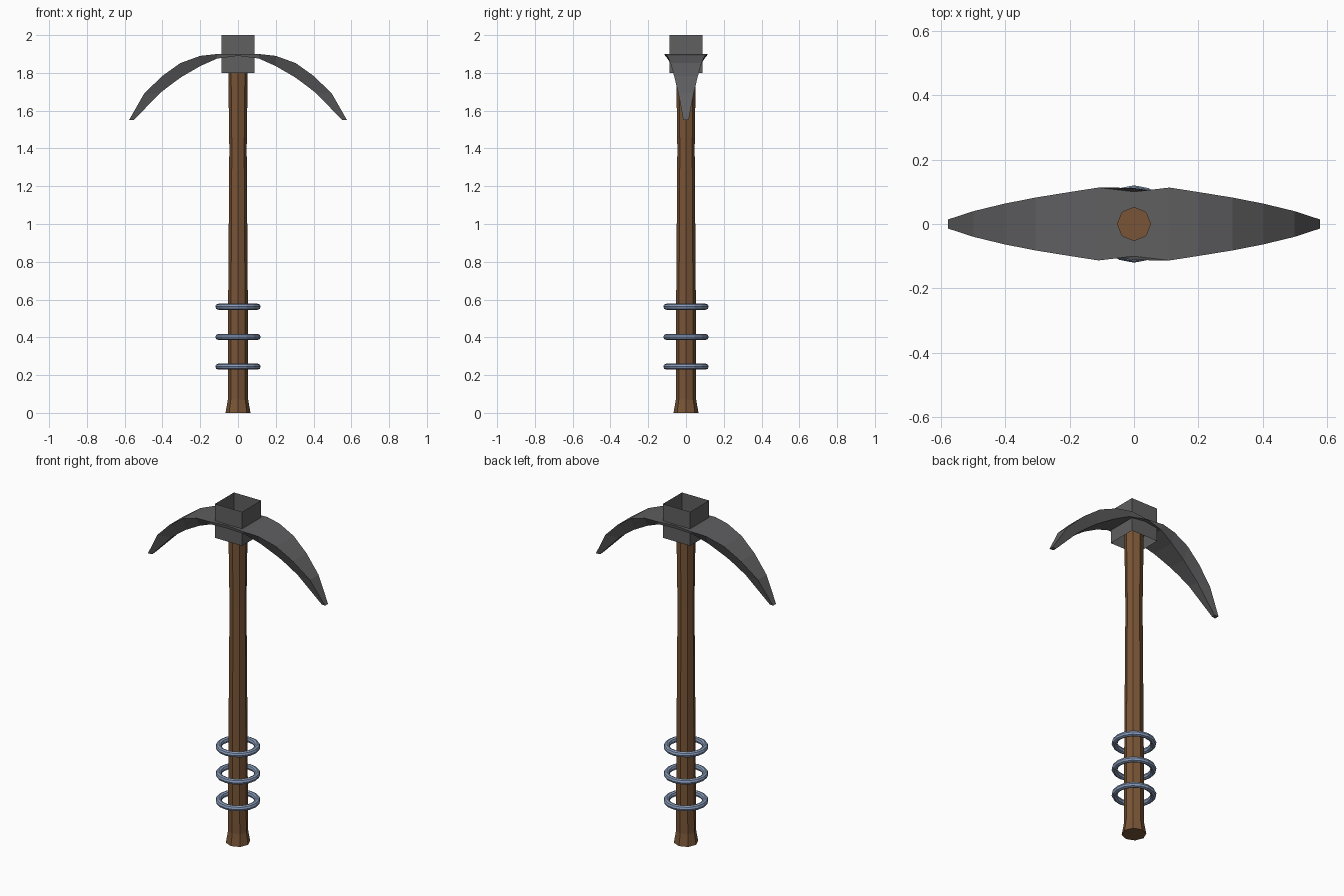
import bpy, bmesh, math

if "Cube" in bpy.data.objects:
    bpy.data.objects.remove(bpy.data.objects["Cube"])


def material(name, rgb):
    m = bpy.data.materials.new(name)
    m.diffuse_color = (*rgb, 1)
    m.use_nodes = True
    m.node_tree.nodes["Principled BSDF"].inputs["Base Color"].default_value = m.diffuse_color
    return m


IRON = material("dark iron", (0.115, 0.115, 0.12))
WOOD = material("brown wood", (0.19, 0.09, 0.037))
STEEL = material("blue steel", (0.24, 0.32, 0.48))


def loft(name, rings, mat, capped=True, recalc=True):
    """Skin a list of equal-length closed sections."""
    bm = bmesh.new()
    rows = [[bm.verts.new(p) for p in ring] for ring in rings]
    n = len(rows[0])
    for a, b in zip(rows, rows[1:]):
        for i in range(n):
            j = (i + 1) % n
            bm.faces.new((a[i], a[j], b[j], b[i]))
    if capped:
        bm.faces.new(rows[0][::-1])
        bm.faces.new(rows[-1])
        bmesh.ops.recalc_face_normals(bm, faces=bm.faces)
    me = bpy.data.meshes.new(name)
    bm.to_mesh(me)
    bm.free()
    me.materials.append(mat)
    ob = bpy.data.objects.new(name, me)
    bpy.context.collection.objects.link(ob)
    return ob


# Octagonal handle with flared butt
profile = [(0, 0.066), (0.07, 0.054), (0.6, 0.052), (1.4, 0.046), (1.905, 0.053)]
loft("handle", [[(r * math.cos(k * math.pi / 4), r * math.sin(k * math.pi / 4), z)
                 for k in range(8)] for z, r in profile], WOOD)

# Open square socket
s = 0.088
loft("head_socket", [[(-s, -s, z), (s, -s, z), (s, s, z), (-s, s, z)]
                     for z in (1.8, 2.0)], IRON, capped=False)

# Curved pick blade: top x, z, half width, then underside x, z, half width
half = [(0.00, 1.900, 0.100, 0.00, 1.890, 0.112),
        (0.11, 1.900, 0.113, 0.11, 1.876, 0.094),
        (0.20, 1.890, 0.099, 0.20, 1.836, 0.074),
        (0.305, 1.852, 0.082, 0.30, 1.778, 0.054),
        (0.402, 1.783, 0.063, 0.355, 1.738, 0.043),
        (0.497, 1.690, 0.040, 0.413, 1.693, 0.033),
        (0.577, 1.550, 0.014, 0.552, 1.550, 0.010)]
stations = [(-1, h) for h in half[:0:-1]] + [(1, h) for h in half]
loft("pick_blade", [[(d * a, -w, z), (d * a, w, z), (d * b, v, u), (d * b, -v, u)]
                    for d, (a, z, w, b, u, v) in stations], IRON)

# Loose rings around the grip
for i, z in enumerate((0.245, 0.402, 0.562)):
    bpy.ops.mesh.primitive_torus_add(major_segments=16, minor_segments=8,
                                     major_radius=0.104, minor_radius=0.016,
                                     location=(0, 0, z))
    ring = bpy.context.object
    ring.name = f"grip_ring_{i + 1}"
    ring.data.materials.append(STEEL)
